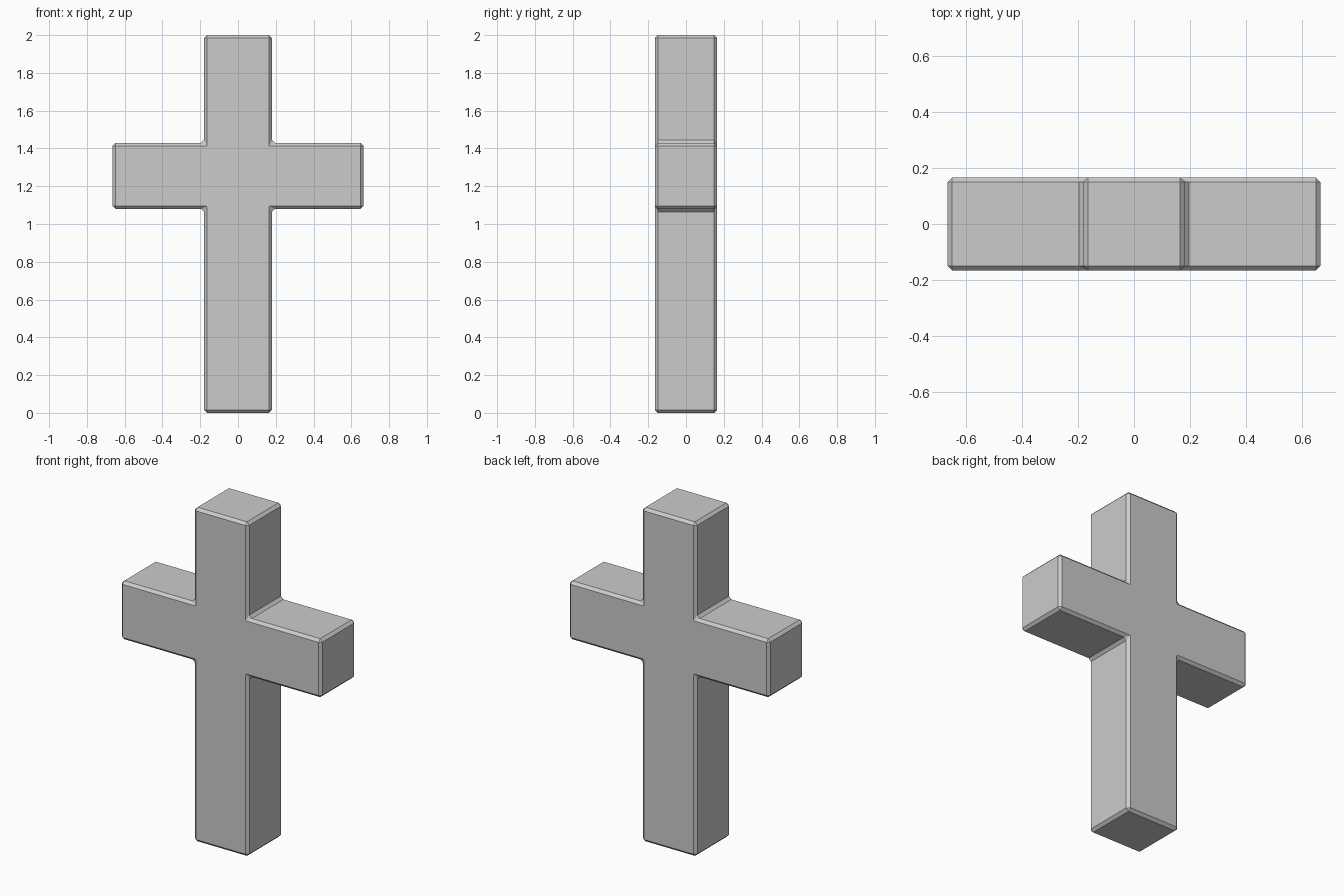
import bpy, bmesh

if "Cube" in bpy.data.objects:
    bpy.data.objects.remove(bpy.data.objects["Cube"])

SHAFT, ARM, DEPTH = 0.18, 0.665, 0.165   # half sizes
LOW, HIGH, TOP = 1.08, 1.43, 2.0         # arm underside, arm top, overall height

# Right half of the cross outline, mirrored to close the profile
right = [(SHAFT, 0), (SHAFT, LOW), (ARM, LOW), (ARM, HIGH), (SHAFT, HIGH), (SHAFT, TOP)]
outline = right + [(-x, z) for x, z in reversed(right)]

# Extrude the outline front to back
bm = bmesh.new()
front = bm.faces.new([bm.verts.new((x, -DEPTH, z)) for x, z in outline])
ext = bmesh.ops.extrude_face_region(bm, geom=[front], use_keep_orig=True)
moved = [v for v in ext["geom"] if isinstance(v, bmesh.types.BMVert)]
bmesh.ops.translate(bm, verts=moved, vec=(0, 2 * DEPTH, 0))
bmesh.ops.recalc_face_normals(bm, faces=bm.faces)

mesh = bpy.data.meshes.new("cross")
bm.to_mesh(mesh)
bm.free()
cross = bpy.data.objects.new("cross", mesh)
bpy.context.collection.objects.link(cross)

# Flat chamfer on every edge, including the inner corners
bevel = cross.modifiers.new("chamfer", "BEVEL")
bevel.width = 0.016
bevel.segments = 1
bevel.limit_method = "ANGLE"
